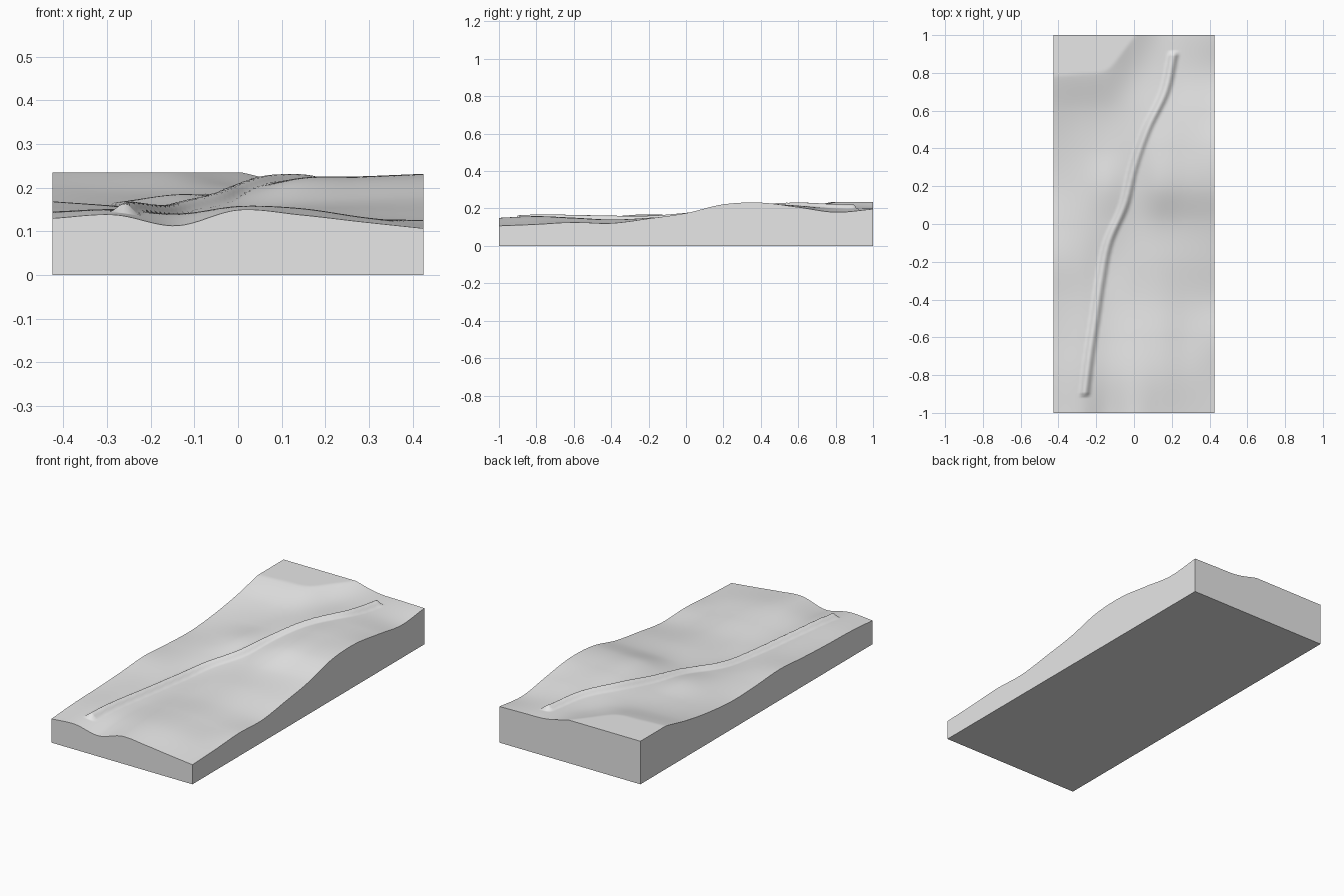
import bpy
import bmesh

cube = bpy.data.objects.get("Cube")
if cube:
    bpy.data.objects.remove(cube, do_unlink=True)

HALF_WIDTH, HALF_LENGTH = 0.425, 1.0
PLATEAU = 0.235

# Ground heights in thousandths: rows run front to back, columns right to left
GROUND = [
    [130, 138, 113, 149, 138, 122, 107],
    [143, 150, 138, 158, 153, 133, 115],
    [148, 150, 140, 150, 148, 130, 126],
    [157, 150, 138, 140, 140, 128, 121],
    [169, 158, 140, 145, 150, 148, 146],
    [158, 160, 158, 155, 165, 170, 175],
    [152, 165, 184, 180, 215, 218, 222],
    [167, 172, 180, 195, 222, 226, 231],
    [196, 192, 192, 200, 213, 215, 207],
    [238, 236, 232, 207, 205, 195, 180],
    [260, 260, 265, 237, 205, 200, 197],
]

# Crest of the narrow ridge: x at even steps along y
RIDGE_X = [-0.26, -0.235, -0.205, -0.175, -0.135, -0.05, 0, 0.07, 0.165, 0.21]
RIDGE_END = 0.91
RIDGE_HALF_WIDTH = 0.03
RIDGE_HEIGHT = 0.02


def spline(values, t):
    """Smooth curve through evenly spaced values, t from 0 to 1."""
    last = len(values) - 1
    s = min(max(t, 0), 1) * last
    i = min(int(s), last - 1)
    u = s - i
    b, c = values[i], values[i + 1]
    a = values[i - 1] if i > 0 else 2 * b - c
    d = values[i + 2] if i + 2 <= last else 2 * c - b
    return b + u / 2 * (c - a + u * (2 * a - 5 * b + 4 * c - d
                                     + u * (3 * (b - c) + d - a)))


def ridge_height(x, y):
    if abs(y) > RIDGE_END:
        return 0
    crest = spline(RIDGE_X, (y / 0.9 + 1) / 2)
    side = max(0, 1 - abs(x - crest) / RIDGE_HALF_WIDTH)
    return RIDGE_HEIGHT * min(1, side * 1.25)


def ground_height(x, y):
    across = (x / HALF_WIDTH + 1) / 2
    along = (y / HALF_LENGTH + 1) / 2
    rows = [spline(row, across) for row in GROUND]
    return min(spline(rows, along) / 1000, PLATEAU) + ridge_height(x, y)


# Terrain surface
bm = bmesh.new()
bmesh.ops.create_grid(bm, x_segments=84, y_segments=160, size=1)
for v in bm.verts:
    v.co.x *= HALF_WIDTH
    v.co.z = ground_height(v.co.x, v.co.y)
for face in bm.faces:
    face.smooth = True

# Straight walls and base
rim = [e for e in bm.edges if e.is_boundary]
for edge in rim:
    edge.smooth = False
made = bmesh.ops.extrude_edge_only(bm, edges=rim)["geom"]
for v in made:
    if isinstance(v, bmesh.types.BMVert):
        v.co.z = 0
foot = [e for e in bm.edges if e.is_boundary]
bmesh.ops.contextual_create(bm, geom=foot)
for face in bm.faces:
    face.normal_update()
    if max(abs(face.normal.x), abs(face.normal.y)) > 0.99 or max(
            v.co.z for v in face.verts) == 0:
        face.smooth = False
bmesh.ops.recalc_face_normals(bm, faces=bm.faces[:])

mesh = bpy.data.meshes.new("terrain_block")
bm.to_mesh(mesh)
bm.free()
terrain = bpy.data.objects.new("terrain_block", mesh)
bpy.context.collection.objects.link(terrain)

# Plain grey
grey = bpy.data.materials.new("light_grey")
grey.use_nodes = True
color = (0.8, 0.8, 0.8, 1)
grey.diffuse_color = color
grey.node_tree.nodes["Principled BSDF"].inputs["Base Color"].default_value = color
mesh.materials.append(grey)
